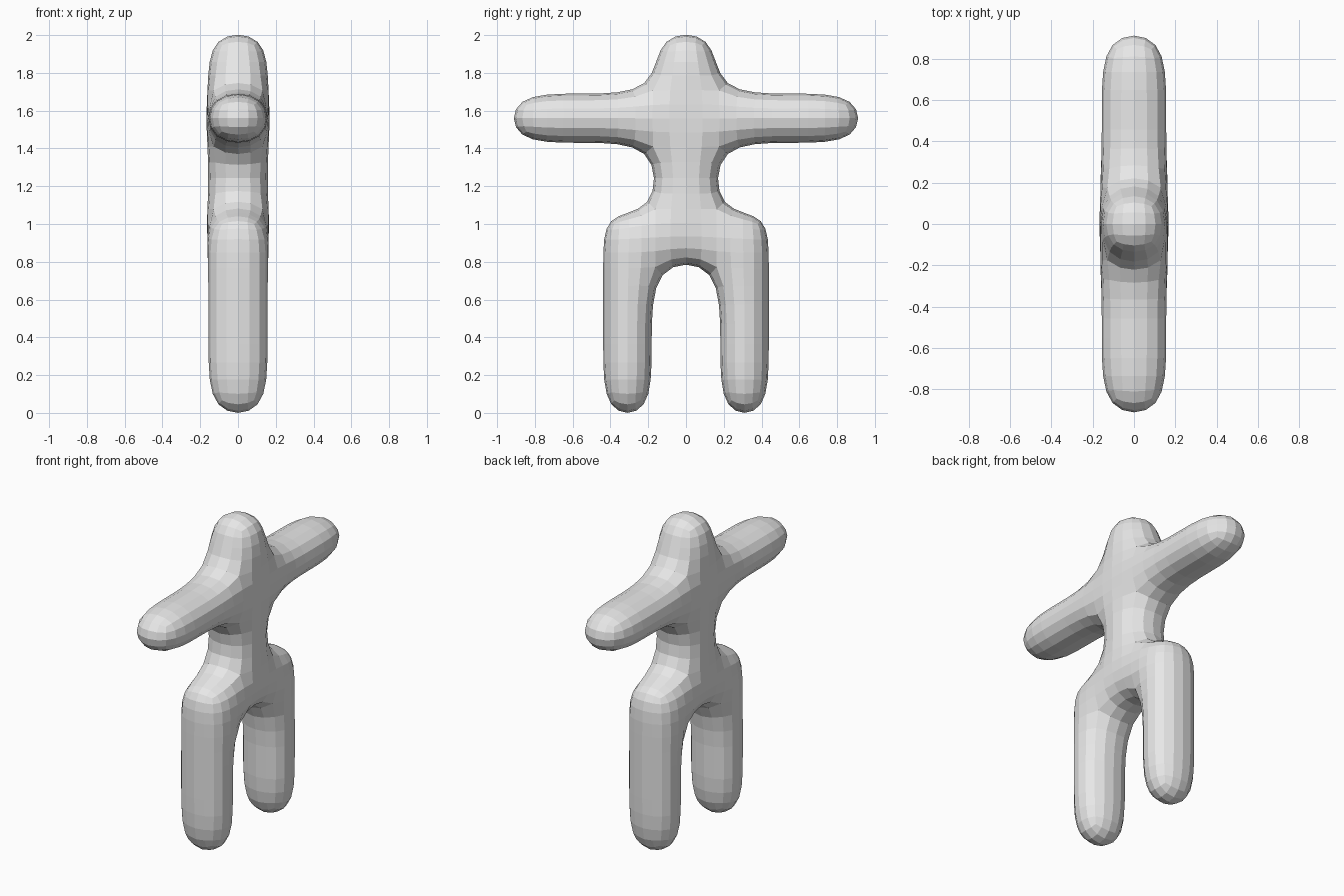
import bpy
import bmesh

if "Cube" in bpy.data.objects:
    bpy.data.objects.remove(bpy.data.objects["Cube"])

# Colour
grey = bpy.data.materials.new("plain_grey")
grey.diffuse_color = (0.8, 0.8, 0.8, 1.0)
grey.use_nodes = True
grey.node_tree.nodes["Principled BSDF"].inputs["Base Color"].default_value = grey.diffuse_color

# Cage sizes: half widths along y, levels along z
TORSO, HIP = 0.17, 0.45
ARM_MID, ARM_TIP = 0.55, 0.943
FOOT, KNEE, CROTCH, HIP_TOP = -0.031, 0.36, 0.79, 1.07
ARM_LOW, ARM_TOP, HEAD_TOP = 1.418, 1.702, 2.028

# Middle column: pelvis, waist, chest, head
levels = [CROTCH, HIP_TOP, ARM_LOW, ARM_TOP, HEAD_TOP]
cells = [(-TORSO, TORSO, a, b) for a, b in zip(levels, levels[1:])]

# Limbs: hip, upper leg, lower leg, upper arm, lower arm, on both sides
limbs = [
    (TORSO, HIP, CROTCH, HIP_TOP),
    (TORSO, HIP, KNEE, CROTCH),
    (TORSO, HIP, FOOT, KNEE),
    (TORSO, ARM_MID, ARM_LOW, ARM_TOP),
    (ARM_MID, ARM_TIP, ARM_LOW, ARM_TOP),
]
for y0, y1, z0, z1 in limbs:
    cells += [(y0, y1, z0, z1), (-y1, -y0, z0, z1)]

# Flat outline of the figure in the x = 0 plane
bm = bmesh.new()
for y0, y1, z0, z1 in cells:
    corners = [(y0, z0), (y1, z0), (y1, z1), (y0, z1)]
    bm.faces.new([bm.verts.new((0, y, z)) for y, z in corners])
bmesh.ops.remove_doubles(bm, verts=bm.verts[:], dist=0.0005)
mesh = bpy.data.meshes.new("figure_body")
bm.to_mesh(mesh)
bm.free()
mesh.materials.append(grey)

body = bpy.data.objects.new("figure_body", mesh)
bpy.context.collection.objects.link(body)

# Thicken the outline, then round it into soft limbs with flat facets
thick = body.modifiers.new("thickness", 'SOLIDIFY')
thick.thickness = 0.34
thick.offset = 0
rounding = body.modifiers.new("rounding", 'SUBSURF')
rounding.levels = 2
rounding.render_levels = 2
